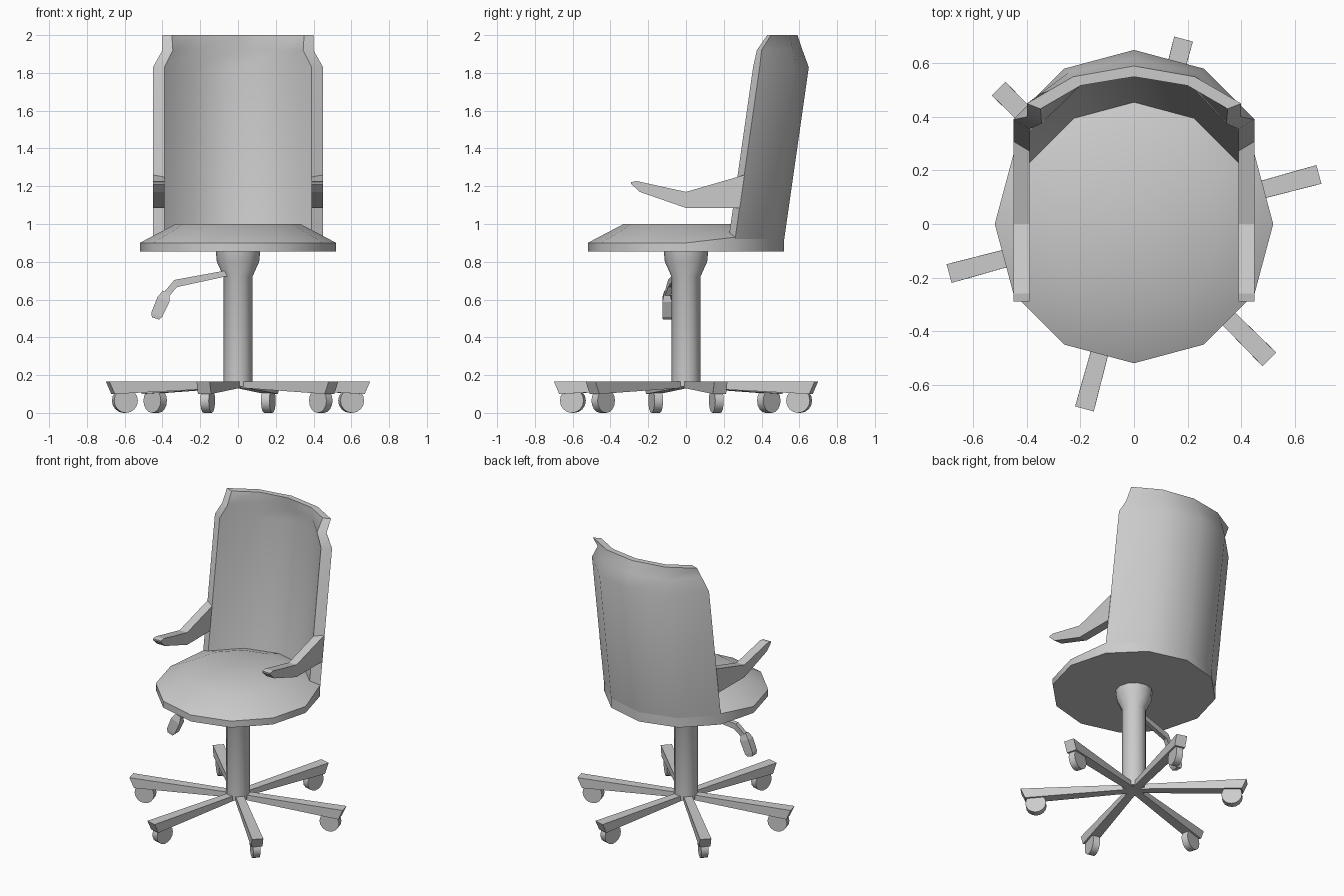
import bpy, bmesh
from math import sin, cos, radians, pi
from mathutils import Vector, Matrix

old = bpy.data.objects.get("Cube")
if old:
    bpy.data.objects.remove(old, do_unlink=True)

grey = bpy.data.materials.new("light_grey")
grey.use_nodes = True
grey.diffuse_color = (0.6, 0.6, 0.6, 1)
grey.node_tree.nodes["Principled BSDF"].inputs["Base Color"].default_value = (0.6, 0.6, 0.6, 1)


def loft(name, rings, smooth=None, matrix=None):
    """Skin a list of equal-length rings and cap both ends."""
    bm = bmesh.new()
    rows = [[bm.verts.new(p) for p in ring] for ring in rings]
    n = len(rows[0])
    for low, high in zip(rows, rows[1:]):
        for i in range(n):
            j = (i + 1) % n
            bm.faces.new((low[i], low[j], high[j], high[i]))
    bm.faces.new(rows[0])
    bm.faces.new(rows[-1])
    bmesh.ops.recalc_face_normals(bm, faces=bm.faces)
    mesh = bpy.data.meshes.new(name)
    bm.to_mesh(mesh)
    bm.free()
    mesh.materials.append(grey)
    obj = bpy.data.objects.new(name, mesh)
    bpy.context.collection.objects.link(obj)
    if matrix:
        obj.matrix_world = matrix
    if smooth:
        bpy.ops.object.select_all(action='DESELECT')
        obj.select_set(True)
        bpy.context.view_layer.objects.active = obj
        bpy.ops.object.shade_smooth_by_angle(angle=radians(smooth))
    return obj


def circle(r, z, n=12):
    return [Vector((r * cos(2 * pi * i / n), r * sin(2 * pi * i / n), z)) for i in range(n)]


def sweep(name, path, sizes):
    """Box section along a path in the xz direction; sizes are (thickness, depth)."""
    rings = []
    for i, p in enumerate(path):
        a, b = path[max(i - 1, 0)], path[min(i + 1, len(path) - 1)]
        along = (Vector(b) - Vector(a)).normalized()
        side = Vector((0, 1, 0))
        up = along.cross(side).normalized()
        t, d = sizes[i]
        rings.append([Vector(p) + up * t * u + side * d * s
                      for u, s in ((.5, .5), (.5, -.5), (-.5, -.5), (-.5, .5))])
    return loft(name, rings)


# Seat: twelve-sided cushion whose rim rises a little under the backrest
rim = circle(0.52, 0.9)
for p in rim:
    p.z += 0.03 * min(1, max(0, p.y / 0.26))
loft("seat", [circle(0.52, 0.855), rim, circle(0.33, 1.0)], smooth=40)

# Backrest: curved shell following the rear of the seat, leaning back
arc = [radians(a) for a in (30, 60, 90, 120, 150)]


def shell(outer, inner, z):
    """Mirror (corner, side, middle) points into one closed C-shaped ring."""
    def full(pts):
        return pts + [(-x, y) for x, y in reversed(pts[:-1])]
    return [Vector((x, y, z)) for x, y in full(outer) + full(inner)[::-1]]


def bow(r, lean):
    return [(r * cos(a), r * sin(a) + lean) for a in arc[:3]]


loft("backrest", [
    shell(bow(0.52, 0), bow(0.45, 0), 0.92),
    shell(bow(0.52, 0.13), bow(0.45, 0.13), 1.83),
    shell([(.4, .4), (.245, .565), (0, .617)], [(.345, .375), (.21, .518), (0, .565)], 1.92),
    shell([(.4, .45), (.227, .55), (0, .59)], [(.35, .43), (.2, .517), (0, .55)], 2.0),
], smooth=40)

# Armrests
arm = [(.31, 1.26), (0, 1.17), (-.26, 1.227), (-.29, 1.222), (-.29, 1.212),
       (-.245, 1.17), (0, 1.085), (.285, 1.085)]
for side, name in ((1, "left_armrest"), (-1, "right_armrest")):
    loft(name, [[(side * x, y, z) for y, z in arm] for x in (0.39, 0.45)])

# Central column with flared top
loft("column", [circle(r, z) for r, z in
                ((.076, .14), (.076, .72), (.112, .8), (.118, .857))], smooth=40)

# Height lever and its handle
sweep("lever_rod", [(-.03, -.03, .745), (-.33, -.08, .685), (-.385, -.1, .62)],
      [(.03, .03), (.04, .03), (.035, .03)])
sweep("lever_handle", [(-.38, -.1, .64), (-.395, -.1, .6), (-.43, -.1, .52), (-.437, -.1, .5)],
      [(.04, .03), (.068, .05), (.062, .05), (.04, .045)])

# Six-legged base with casters
for k in range(6):
    turn = Matrix.Rotation(radians(15 + 60 * k), 4, 'Z')

    def section(top_x, low_x, half, low_z):
        return [(top_x, half, .167), (top_x, -half, .167),
                (low_x, -half, low_z), (low_x, half, low_z)]
    loft(f"base_leg_{k + 1}", [section(0, 0, .026, .135), section(.715, .685, .036, .1)],
         matrix=turn)
    loft(f"caster_{k + 1}", [[(.62 + p.x, y, .065 + p.y) for p in circle(.065, 0, 16)]
                             for y in (-.023, .023)], smooth=40, matrix=turn)
